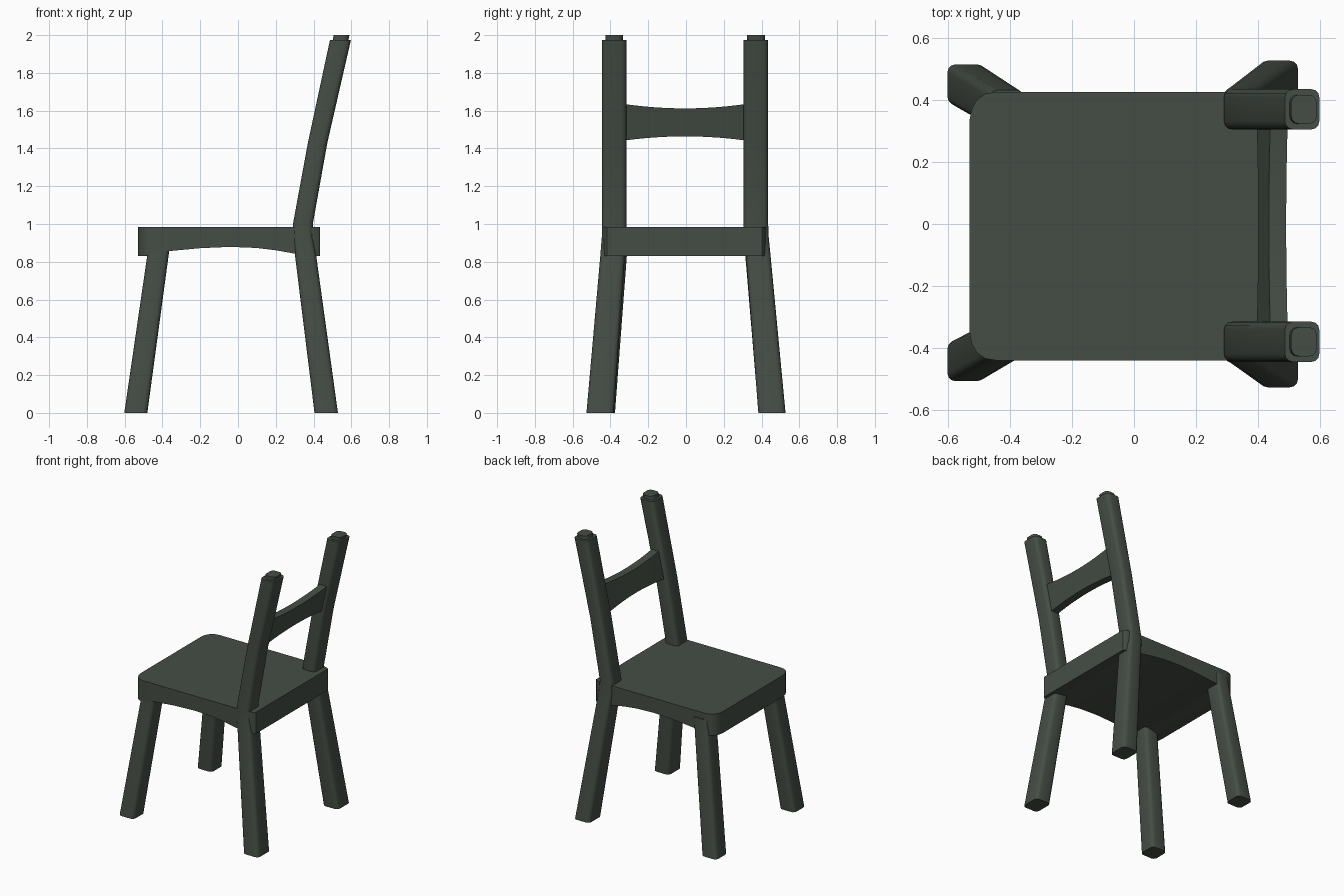
import bpy, bmesh, math

if "Cube" in bpy.data.objects:
    bpy.data.objects.remove(bpy.data.objects["Cube"])

wood = bpy.data.materials.new("dark_wood")
wood.diffuse_color = (0.06, 0.075, 0.06, 1)
wood.use_nodes = True
wood.node_tree.nodes["Principled BSDF"].inputs["Base Color"].default_value = wood.diffuse_color


def loft(name, rings):
    """Skin a list of equal-length point rings into a closed solid."""
    bm = bmesh.new()
    vs = [[bm.verts.new(p) for p in ring] for ring in rings]
    n = len(vs[0])
    for a, b in zip(vs, vs[1:]):
        for i in range(n):
            j = (i + 1) % n
            bm.faces.new((a[i], a[j], b[j], b[i]))
    bm.faces.new(vs[0][::-1])
    bm.faces.new(vs[-1])
    bmesh.ops.recalc_face_normals(bm, faces=bm.faces[:])
    me = bpy.data.meshes.new(name)
    bm.to_mesh(me)
    bm.free()
    ob = bpy.data.objects.new(name, me)
    bpy.context.collection.objects.link(ob)
    me.materials.append(wood)
    bpy.ops.object.select_all(action='DESELECT')
    ob.select_set(True)
    bpy.context.view_layer.objects.active = ob
    bpy.ops.object.shade_smooth_by_angle(angle=math.radians(35))
    return ob


def section(z, x0, x1, y0, y1, side, shift, r=0.026):
    """Horizontal rectangle with rounded corners, on the +y or -y side."""
    pts = []
    corners = [(x1 - r, y1 - r), (x0 + r, y1 - r), (x0 + r, y0 + r), (x1 - r, y0 + r)]
    for k, (cx, cy) in enumerate(corners):
        for s in range(4):
            a = math.radians(90 * k + 30 * s)
            pts.append((cx + r * math.cos(a), side * (cy + r * math.sin(a)) + shift, z))
    return pts


# Seat: cross-sections along x (x, half width, underside height)
seat = [(-0.53, 0.345, 0.83), (-0.524, 0.378, 0.83), (-0.507, 0.408, 0.83),
        (-0.48, 0.427, 0.832), (-0.445, 0.433, 0.84), (-0.36, 0.433, 0.857),
        (-0.2, 0.433, 0.872), (-0.04, 0.433, 0.879), (0.1, 0.433, 0.873),
        (0.2, 0.433, 0.861), (0.29, 0.433, 0.845), (0.36, 0.433, 0.833),
        (0.40, 0.428, 0.83), (0.425, 0.42, 0.83), (0.435, 0.41, 0.83)]
loft("seat", [[(x, -w - 0.007, b), (x, w - 0.007, b),
               (x, w - 0.007, 0.985), (x, -w - 0.007, 0.985)] for x, w, b in seat])

# Legs: z, x0, x1, inner y, outer y, y shift
front = [(0, -0.602, -0.48, 0.38, 0.511, 0.004),
         (0.94, -0.465, -0.353, 0.305, 0.432, 0)]
back = [(0, 0.405, 0.529, 0.383, 0.527, 0),
        (0.84, 0.301, 0.413, 0.32, 0.45, -0.003),
        (0.93, 0.288, 0.398, 0.312, 0.442, -0.004),
        (1.0, 0.291, 0.396, 0.31, 0.44, -0.005),
        (1.43, 0.37, 0.473, 0.31, 0.44, -0.005),
        (1.975, 0.487, 0.598, 0.31, 0.44, -0.005)]
cap = [(1.97, 0.501, 0.584, 0.328, 0.422, -0.005),
       (2.0, 0.507, 0.59, 0.328, 0.422, -0.005)]
for side, label in ((1, "left"), (-1, "right")):
    for part, rows in (("front_leg", front), ("back_leg", back), ("post_cap", cap)):
        loft(f"{part}_{label}", [section(*row[:5], side, row[5]) for row in rows])

# Backrest slat: tilted board, narrower in the middle
rings = []
for i in range(-6, 7):
    t = i / 6
    lo = 1.464 - 0.024 * t * t
    hi = 1.612 + 0.025 * t * t
    y = 0.335 * t - 0.005
    x_lo, x_hi = 0.396 + (lo - 1.44) * 0.2, 0.44 + (hi - 1.637) * 0.2
    rings.append([(x_lo, y, lo), (x_lo + 0.056, y, lo), (x_hi + 0.056, y, hi), (x_hi, y, hi)])
loft("back_slat", rings)
